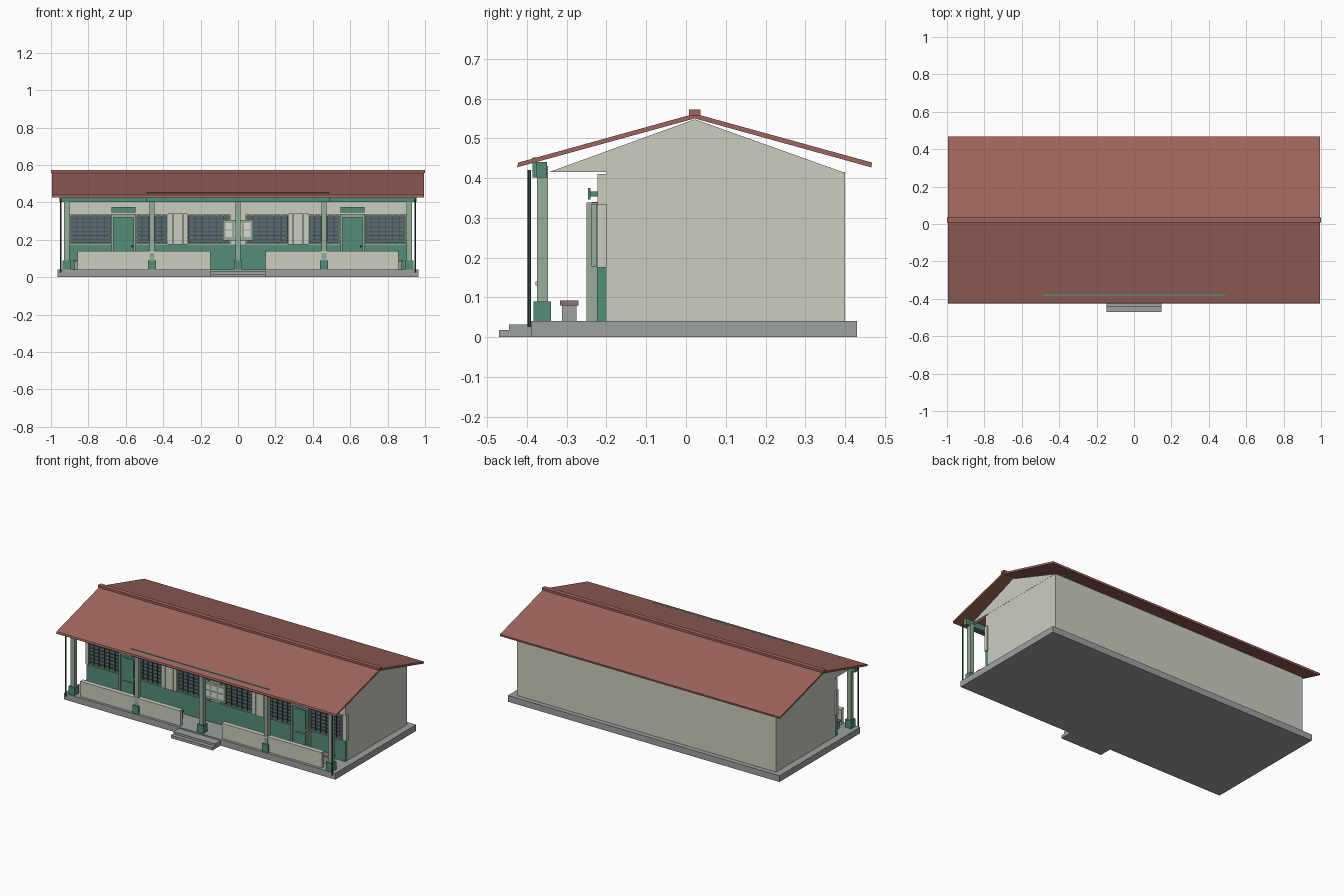
import bpy, bmesh
from mathutils import Vector

if "Cube" in bpy.data.objects:
    bpy.data.objects.remove(bpy.data.objects["Cube"])


def mat(name, r, g, b):
    m = bpy.data.materials.new(name)
    m.diffuse_color = (r, g, b, 1)
    m.use_nodes = True
    m.node_tree.nodes["Principled BSDF"].inputs["Base Color"].default_value = m.diffuse_color
    return m


WALL = mat("cream_plaster", 0.60, 0.61, 0.53)
GREEN = mat("green_paint", 0.09, 0.27, 0.19)
PALE = mat("pale_green", 0.31, 0.42, 0.32)
ROOF = mat("roof_red", 0.35, 0.13, 0.11)
STONE = mat("concrete", 0.34, 0.36, 0.34)
GLASS = mat("window_glass", 0.10, 0.15, 0.16)
DARK = mat("dark_metal", 0.04, 0.07, 0.07)
WOOD = mat("bench_wood", 0.24, 0.18, 0.15)
PAPER = mat("paper", 0.72, 0.72, 0.65)


def finish(name, bm, material):
    bmesh.ops.recalc_face_normals(bm, faces=bm.faces)
    me = bpy.data.meshes.new(name)
    bm.to_mesh(me)
    bm.free()
    me.materials.append(material)
    ob = bpy.data.objects.new(name, me)
    bpy.context.collection.objects.link(ob)
    return ob


def boxes(name, specs, material):
    """Each spec is (x0, x1, y0, y1, z0, z1)."""
    bm = bmesh.new()
    for x0, x1, y0, y1, z0, z1 in specs:
        for v in bmesh.ops.create_cube(bm, size=1)["verts"]:
            v.co = Vector(((x0 + x1) / 2 + v.co.x * (x1 - x0),
                           (y0 + y1) / 2 + v.co.y * (y1 - y0),
                           (z0 + z1) / 2 + v.co.z * (z1 - z0)))
    return finish(name, bm, material)


def box(name, material, *spec):
    return boxes(name, [spec], material)


def prism(name, yz, x0, x1, material):
    """Extrude a y-z profile along x."""
    bm = bmesh.new()
    face = bm.faces.new([bm.verts.new((x0, y, z)) for y, z in yz])
    ext = bmesh.ops.extrude_face_region(bm, geom=[face])["geom"]
    bmesh.ops.translate(bm, vec=(x1 - x0, 0, 0),
                        verts=[g for g in ext if isinstance(g, bmesh.types.BMVert)])
    return finish(name, bm, material)


def span(s, a, b):
    return min(s * a, s * b), max(s * a, s * b)


# base slab and entrance steps
box("base_slab", STONE, -0.965, 0.965, -0.39, 0.43, 0, 0.04)
box("lower_step", STONE, -0.148, 0.148, -0.47, -0.39, 0, 0.018)
box("upper_step", STONE, -0.148, 0.148, -0.445, -0.39, 0.018, 0.032)

# classroom block and front wall layers
box("main_walls", WALL, -0.92, 0.92, -0.2, 0.4, 0.04, 0.415)
box("front_wall", WALL, -0.92, 0.92, -0.222, -0.2, 0.175, 0.41)
box("front_wainscot", GREEN, -0.92, 0.92, -0.224, -0.2, 0.04, 0.175)

# gable ends
for s, side in ((-1, "left"), (1, "right")):
    x0, x1 = span(s, 0.90, 0.921)
    prism(side + "_gable", [(-0.345, 0.415), (0.395, 0.415), (0.022, 0.548)], x0, x1, WALL)

# roof slopes and ridge cap
R, T = 0.022, 0.012
prism("front_roof_slope", [(-0.422, 0.439), (R, 0.562), (R, 0.562 - T), (-0.425, 0.439 - T)],
      -0.995, 0.995, ROOF)
prism("back_roof_slope", [(0.468, 0.439), (R, 0.562), (R, 0.562 - T), (0.466, 0.439 - T)],
      -0.995, 0.995, ROOF)
box("ridge_cap", ROOF, -1, 1, 0.008, 0.036, 0.556, 0.572)

# veranda beam and blank name board
box("veranda_beam", GREEN, -0.955, 0.955, -0.376, -0.35, 0.402, 0.44)
box("name_board", GREEN, -0.49, 0.49, -0.386, -0.376, 0.402, 0.452)

# veranda posts with plinths
for i, x in enumerate((-0.915, -0.46, 0, 0.46, 0.915)):
    box(f"post_{i}", PALE, x - 0.014, x + 0.014, -0.375, -0.347, 0.04, 0.43)
    box(f"post_plinth_{i}", GREEN, x - 0.022, x + 0.022, -0.383, -0.339, 0.04, 0.09)

for s, side in ((-1, "left"), (1, "right")):
    # low veranda wall with coping, and bench behind it
    a, b = span(s, 0.148, 0.858)
    box(side + "_veranda_wall", WALL, a, b, -0.373, -0.352, 0.04, 0.13)
    box(side + "_wall_coping", WALL, a, b, -0.378, -0.348, 0.13, 0.14)
    a, b = span(s, 0.2, 0.875)
    box(side + "_bench_base", STONE, a, b, -0.312, -0.275, 0.04, 0.08)
    a, b = span(s, 0.195, 0.882)
    box(side + "_bench_top", WOOD, a, b, -0.317, -0.27, 0.08, 0.092)

    # downpipe
    bpy.ops.mesh.primitive_cylinder_add(vertices=12, radius=0.0045, depth=0.395,
                                        location=(s * 0.947, -0.394, 0.2225))
    pipe = bpy.context.object
    pipe.name = side + "_downpipe"
    pipe.data.materials.append(DARK)
    bpy.ops.object.shade_smooth_by_angle()

    # barred windows
    for n, (wa, wb, cols) in enumerate(((0.675, 0.9, 6), (0.375, 0.548, 5), (0.04, 0.268, 6))):
        a, b = span(s, wa, wb)
        z0, z1, f = 0.178, 0.335, 0.007
        box(f"{side}_window_glass_{n}", GLASS, a, b, -0.226, -0.22, z0, z1)
        boxes(f"{side}_window_frame_{n}", [
            (a, a + f, -0.238, -0.222, z0, z1), (b - f, b, -0.238, -0.222, z0, z1),
            (a + f, b - f, -0.238, -0.222, z0, z0 + f),
            (a + f, b - f, -0.238, -0.222, z1 - f, z1)], PALE)
        bars = []
        for i in range(1, cols):
            x = a + (b - a) * i / cols
            bars.append((x - 0.002, x + 0.002, -0.234, -0.23, z0 + f, z1 - f))
        for i in range(1, 7):
            z = z0 + (z1 - z0) * i / 7
            bars.append((a + f, b - f, -0.232, -0.228, z - 0.0015, z + 0.0015))
        boxes(f"{side}_window_bars_{n}", bars, DARK)

    # pale shutters between windows and at the wall end
    for n, (sa, sb) in enumerate(((0.27, 0.291), (0.295, 0.347), (0.351, 0.373))):
        a, b = span(s, sa, sb)
        box(f"{side}_shutter_{n}", WALL, a, b, -0.238, -0.22, 0.175, 0.34)
    a, b = span(s, 0.903, 0.928)
    box(side + "_end_shutter", WALL, a, b, -0.224, -0.2, 0.175, 0.335)

    # door, frame, handle and plaque
    a, b = span(s, 0.548, 0.675)
    boxes(side + "_door_frame", [(a, a + 0.01, -0.25, -0.222, 0.04, 0.338),
                                 (b - 0.01, b, -0.25, -0.222, 0.04, 0.338),
                                 (a + 0.01, b - 0.01, -0.25, -0.222, 0.318, 0.338)], PALE)
    box(side + "_door", GREEN, a + 0.01, b - 0.01, -0.238, -0.222, 0.04, 0.318)
    boxes(side + "_door_panels", [(a + 0.025, b - 0.025, -0.242, -0.238, 0.06, 0.15),
                                  (a + 0.025, b - 0.025, -0.242, -0.238, 0.18, 0.3)], GREEN)
    bpy.ops.mesh.primitive_uv_sphere_add(segments=12, ring_count=8, radius=0.005,
                                         location=(b - 0.018, -0.243, 0.165))
    knob = bpy.context.object
    knob.name = side + "_door_knob"
    knob.data.materials.append(DARK)
    bpy.ops.object.shade_smooth_by_angle()
    box(side + "_door_plaque", GREEN, a, b, -0.246, -0.24, 0.346, 0.375)
    box(side + "_plaque_bracket", GREEN, (a + b) / 2 - 0.01, (a + b) / 2 + 0.01,
        -0.24, -0.222, 0.354, 0.366)

# notice board with pinned papers
box("notice_board", PALE, -0.078, 0.078, -0.242, -0.222, 0.195, 0.305)
boxes("notice_papers", [(c - 0.018, c + 0.018, -0.245, -0.242, z0, z1)
                        for c in (-0.05, 0, 0.05) for z0, z1 in ((0.215, 0.25), (0.256, 0.29))], PAPER)
